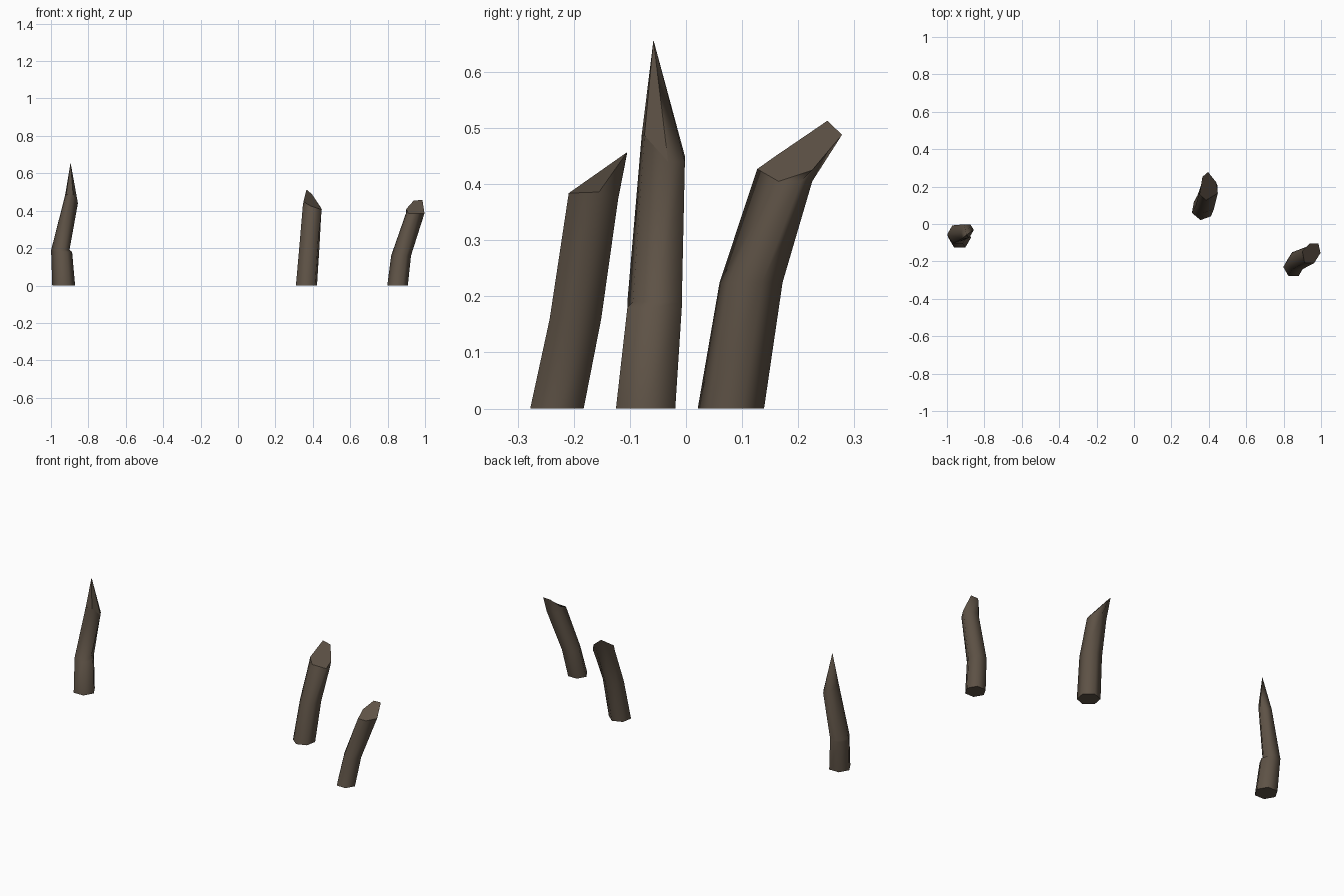
import bpy, bmesh, math

wood = bpy.data.materials.new("weathered brown wood")
wood.diffuse_color = (0.112, 0.085, 0.061, 1)


def hexagon(cx, cy, z, r, start):
    """Six-sided ring of points."""
    return [(cx + r * math.cos(math.radians(start + 60 * i)),
             cy + r * math.sin(math.radians(start + 60 * i)), z) for i in range(6)]


def stake(name, rings, tip=None):
    """Skin the rings into a smooth shaft with a flat base and a broken or pointed top."""
    bm = bmesh.new()
    loops = [[bm.verts.new(p) for p in ring] for ring in rings]
    for a, b in zip(loops, loops[1:]):
        for i in range(6):
            j = (i + 1) % 6
            bm.faces.new((a[i], a[j], b[j], b[i])).smooth = True
    bm.faces.new(loops[0][::-1])
    if tip:
        t = bm.verts.new(tip)
        for i in range(6):
            f = bm.faces.new((loops[-1][i], loops[-1][(i + 1) % 6], t))
            f.smooth = i not in (4, 5)
    else:
        bm.faces.new(loops[-1])
    bmesh.ops.remove_doubles(bm, verts=bm.verts, dist=0.001)
    bmesh.ops.recalc_face_normals(bm, faces=bm.faces)
    me = bpy.data.meshes.new(name)
    bm.to_mesh(me)
    bm.free()
    me.materials.append(wood)
    bpy.context.collection.objects.link(bpy.data.objects.new(name, me))


# Tall pointed stake with a shallow split on its right side
mid = hexagon(-0.943, -0.056, 0.18, 0.056, 0)
split = [(x - 0.014 * (i in (0, 5)), y + 0.01 * (i == 5), z + 0.01)
         for i, (x, y, z) in enumerate(mid)]
stake("pointed_stake", [
    hexagon(-0.932, -0.072, 0, 0.061, 0), mid, split,
    [(-0.856, -0.032, 0.44), (-0.875, -0.002, 0.44), (-0.91, -0.002, 0.45),
     (-0.925, -0.045, 0.48), (-0.918, -0.079, 0.487), (-0.882, -0.074, 0.487)]],
    tip=(-0.895, -0.058, 0.657))

# Middle stake, snapped with its splinter rising at the back
stake("snapped_stake_middle", [
    hexagon(0.366, 0.08, 0, 0.06, -100),
    hexagon(0.383, 0.116, 0.225, 0.057, -100),
    [(0.385, 0.127, 0.427), (0.448, 0.165, 0.405), (0.446, 0.205, 0.405),
     (0.405, 0.225, 0.405), (0.36, 0.212, 0.41), (0.346, 0.155, 0.42)],
    [(0.385, 0.127, 0.427), (0.448, 0.165, 0.405), (0.438, 0.225, 0.425),
     (0.396, 0.278, 0.488), (0.366, 0.252, 0.513), (0.35, 0.158, 0.449)]])

# Right stake, leaning and snapped
stake("snapped_stake_right", [
    hexagon(0.853, -0.23, 0, 0.055, 0),
    hexagon(0.872, -0.197, 0.16, 0.053, 0),
    [(0.997, -0.155, 0.386), (0.975, -0.121, 0.373), (0.925, -0.121, 0.38),
     (0.897, -0.15, 0.384), (0.912, -0.207, 0.384), (0.963, -0.209, 0.384)],
    [(0.997, -0.155, 0.386), (0.986, -0.105, 0.457), (0.94, -0.105, 0.455),
     (0.9, -0.145, 0.41), (0.912, -0.207, 0.384), (0.963, -0.209, 0.384)]])
